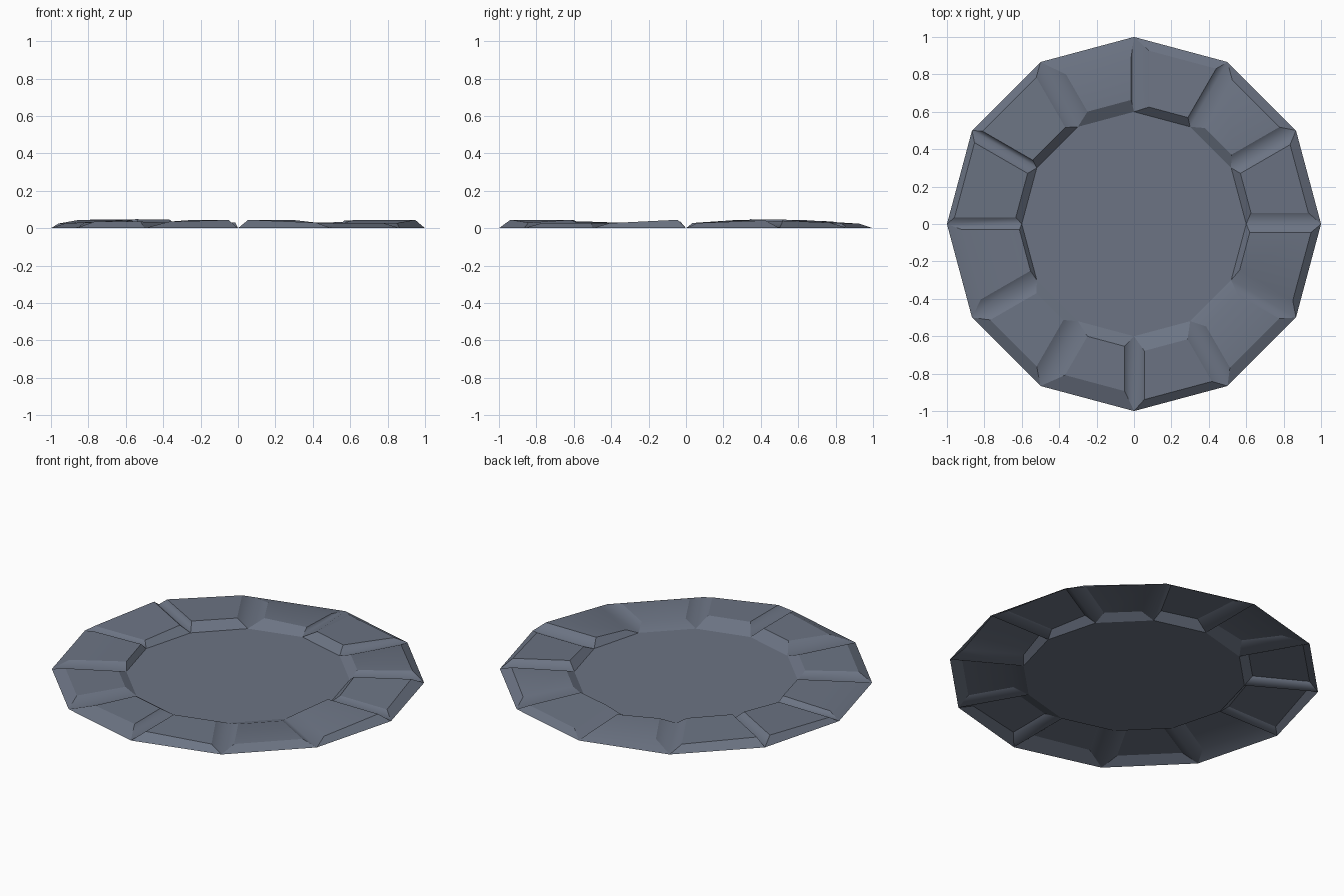
import bpy, bmesh, math

if "Cube" in bpy.data.objects:
    bpy.data.objects.remove(bpy.data.objects["Cube"])

SIDES, R_OUT, R_IN = 12, 1.0, 0.6
HALF = math.pi / SIDES

stone = bpy.data.materials.new("slate_grey")
stone.diffuse_color = (0.15, 0.175, 0.23, 1)
stone.use_nodes = True
stone.node_tree.nodes["Principled BSDF"].inputs["Base Color"].default_value = stone.diffuse_color

# Paving stones, anticlockwise from +x. Bevel widths: inner, outer, clockwise, anticlockwise
BEVELS = [
    (.04, .05, .06, .05), (.05, .05, .06, .07), (.045, .05, .035, .08),
    (.065, .10, .015, .085), (.045, .042, .06, .025), (.04, .03, .05, .035),
    (.02, .07, .03, .06), (.05, .06, .06, .07), (.065, .09, .085, .05),
    (.09, .045, .055, .06), (.08, .06, .06, .05), (.03, .04, .07, .045),
]
# Tilted tops in mm: inner and outer clockwise corner, outer and inner anticlockwise corner
TILTS = [
    (28, 28, 42, 42), (32, 40, 30, 30), (42, 26, 24, 44), (30, 22, 30, 45),
    (46, 36, 45, 48), (44, 44, 25, 28), (35, 28, 30, 32), (30, 35, 35, 30),
    (44, 35, 44, 44), (45, 45, 30, 45), (28, 28, 28, 28), (27, 27, 45, 45),
]


def polar(r, a, z=0.0):
    return (r * math.cos(a), r * math.sin(a), z)


bm = bmesh.new()
inner = [bm.verts.new(polar(R_IN, i * 2 * HALF)) for i in range(SIDES)]
outer = [bm.verts.new(polar(R_OUT, i * 2 * HALF)) for i in range(SIDES)]

# Bevelled stones, open underneath, meeting in V grooves
for i, ((b_in, b_out, b_cw, b_ccw), z) in enumerate(zip(BEVELS, TILTS)):
    j = (i + 1) % SIDES
    mid = (2 * i + 1) * HALF
    u_in = R_IN * math.cos(HALF) + b_in
    u_out = R_OUT * math.cos(HALF) - b_out

    def corner(u, side, bevel, h):
        v = side * (u * math.tan(HALF) - bevel / math.cos(HALF))
        c, s = math.cos(mid), math.sin(mid)
        return bm.verts.new((u * c - v * s, u * s + v * c, h / 1000))

    base = (inner[i], outer[i], outer[j], inner[j])
    top = (corner(u_in, -1, b_cw, z[0]), corner(u_out, -1, b_cw, z[1]),
           corner(u_out, 1, b_ccw, z[2]), corner(u_in, 1, b_ccw, z[3]))
    bm.faces.new(top)
    for k in range(4):
        n = (k + 1) % 4
        bm.faces.new((base[k], base[n], top[n], top[k]))

# Flat central slab
slab = bm.faces.new(inner)

# Smooth shading with crisp stone tops and slab edge, soft groove bottoms
bm.normal_update()
grooves = {frozenset(p) for p in zip(inner, outer)}
for f in bm.faces:
    f.smooth = True
for e in bm.edges:
    if e in slab.edges:
        e.smooth = False
    elif frozenset(e.verts) not in grooves:
        e.smooth = e.calc_face_angle(0) < math.radians(22)

me = bpy.data.meshes.new("stone_disc")
bm.to_mesh(me)
bm.free()
me.materials.append(stone)
ob = bpy.data.objects.new("stone_disc", me)
bpy.context.collection.objects.link(ob)
